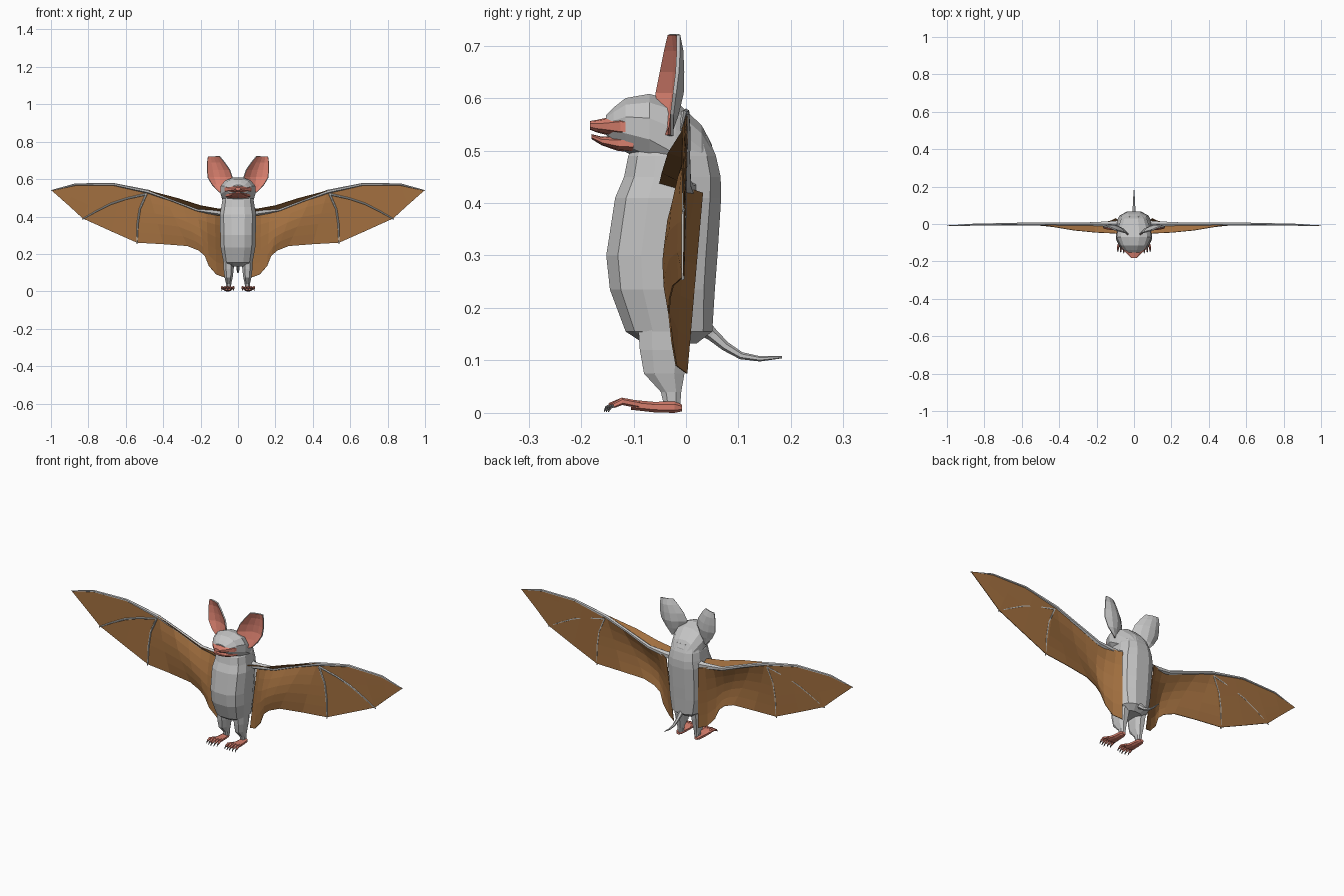
import bpy, bmesh, math
from mathutils import Vector


def material(name, rgb):
    m = bpy.data.materials.new(name)
    m.diffuse_color = (*rgb, 1)
    return m


GREY = material("grey fur", (0.56, 0.56, 0.56))
PINK = material("pink skin", (0.71, 0.22, 0.16))
BROWN = material("brown membrane", (0.36, 0.16, 0.05))
BONE = material("pale bone", (0.56, 0.56, 0.54))
CLAW = material("dark claw", (0.14, 0.14, 0.14))


def finish(bm, name, mats, mirror=False, thick=0):
    """Turn a bmesh into a flat-shaded object, optionally thickened and mirrored."""
    me = bpy.data.meshes.new(name)
    bm.to_mesh(me)
    bm.free()
    ob = bpy.data.objects.new(name, me)
    bpy.context.collection.objects.link(ob)
    for m in mats:
        me.materials.append(m)
    if thick:
        s = ob.modifiers.new("thickness", 'SOLIDIFY')
        s.thickness = thick
        s.material_offset = s.material_offset_rim = len(mats) - 1
    if mirror:
        m = ob.modifiers.new("mirror", 'MIRROR')
        m.use_mirror_merge = False
    return ob


def skin(name, rings, mat, mirror=False):
    """Join rings of points into a closed solid."""
    bm = bmesh.new()
    vs = [[bm.verts.new(p) for p in r] for r in rings]
    n = len(rings[0])
    for a, b in zip(vs, vs[1:]):
        for i in range(n):
            j = (i + 1) % n
            bm.faces.new((a[i], a[j], b[j], b[i]))
    bm.faces.new(vs[0])
    bm.faces.new(vs[-1])
    bmesh.ops.recalc_face_normals(bm, faces=bm.faces)
    return finish(bm, name, [mat], mirror)


def loft(name, axis, sections, mat, x=0, n=12, power=0.8, mirror=False):
    """Sections are (position on axis, low, high, half width)."""
    rings = []
    for pos, lo, hi, hw in sections:
        ring = []
        for i in range(n):
            a = 2 * math.pi * (i + 0.5) / n
            c, s = math.cos(a), math.sin(a)
            u = x + hw * math.copysign(abs(c) ** power, c)
            v = (lo + hi) / 2 + (hi - lo) / 2 * math.copysign(abs(s) ** power, s) / math.cos(math.pi / n) ** power
            ring.append((u, v, pos) if axis == 'z' else (u, pos, v))
        rings.append(ring)
    return skin(name, rings, mat, mirror)


def tube(name, path, mat, ref, n=6, mirror=True):
    """Path entries are (x, y, z, radius)."""
    pts = [Vector(p[:3]) for p in path]
    rings = []
    for i, p in enumerate(path):
        t = (pts[min(i + 1, len(pts) - 1)] - pts[max(i - 1, 0)]).normalized()
        side = t.cross(Vector(ref)).normalized()
        up = side.cross(t)
        rings.append([pts[i] + p[3] * (side * math.cos(2 * math.pi * k / n) + up * math.sin(2 * math.pi * k / n))
                      for k in range(n)])
    return skin(name, rings, mat, mirror)


def sheet(name, rows, mats, thick):
    """Grid surface through rows of points, mirrored to the other side."""
    bm = bmesh.new()
    vs = [[bm.verts.new(p) for p in r] for r in rows]
    for a, b in zip(vs, vs[1:]):
        for i in range(len(a) - 1):
            bm.faces.new((a[i], a[i + 1], b[i + 1], b[i]))
    return finish(bm, name, mats, True, thick)


# Torso and neck
loft("body", 'z', [(.132, -.08, .02, .05), (.155, -.115, .05, .08), (.235, -.145, .055, .095),
                   (.30, -.152, .06, .097), (.41, -.135, .067, .1), (.45, -.118, .066, .092),
                   (.49, -.11, .057, .085), (.53, -.08, .04, .068)], GREY, power=.75)

# Head, muzzle and lower jaw
loft("head", 'y', [(.05, .42, .51, .05), (.03, .42, .548, .07), (-.02, .44, .595, .088),
                   (-.07, .475, .608, .096), (-.115, .497, .6, .074), (-.138, .51, .582, .054),
                   (-.152, .53, .568, .034)], GREY, power=.9)
loft("muzzle", 'y', [(-.095, .522, .566, .084), (-.125, .522, .569, .07), (-.15, .53, .562, .048),
                     (-.17, .535, .558, .028), (-.183, .54, .556, .014)], PINK, n=10)
loft("jaw", 'y', [(-.10, .497, .53, .07), (-.13, .5, .528, .056), (-.16, .51, .526, .036),
                  (-.18, .522, .531, .014)], PINK, n=10)

# Ears: pink inside, grey behind
ear = []
for z, xi, xo, yi, ym, yo in [(.53, .075, .10, -.052, -.04, -.03), (.57, .05, .137, -.056, -.022, -.03),
                              (.61, .033, .16, -.058, -.012, -.025), (.65, .047, .164, -.05, -.012, -.02),
                              (.69, .075, .164, -.042, -.014, -.018), (.72, .10, .16, -.035, -.022, -.018)]:
    row = []
    for k in range(5):
        t = k / 4
        y = yi * (1 - t) * (1 - 2 * t) + 4 * ym * t * (1 - t) + yo * t * (2 * t - 1)
        row.append((xi + (xo - xi) * t, y, z))
    ear.append(row)
sheet("ears", ear, [PINK, GREY], .007)

# Wing membrane: (top x, y, z, bottom x, y, z, forward belly)
columns = [(.095, .03, .42, .072, .0, .075, 0), (.125, .015, .425, .115, -.02, .09, -.008),
           (.17, .005, .43, .155, -.028, .135, -.022), (.22, .0, .436, .178, -.034, .19, -.026),
           (.30, .0, .467, .21, -.032, .218, -.024), (.39, .0, .502, .27, -.026, .242, -.018),
           (.475, .0, .525, .40, -.015, .252, -.008), (.50, .0, .53, .54, -.006, .26, 0),
           (.62, .0, .562, .68, -.005, .322, 0), (.75, -.002, .573, .83, -.005, .39, 0),
           (.87, -.004, .57, .91, -.008, .463, 0), (.995, -.01, .542, .993, -.01, .536, 0)]
wing = []
for c in columns:
    a, b = Vector(c[:3]), Vector(c[3:6])
    wing.append([a.lerp(b, t / 5) + Vector((0, c[6] * math.sin(math.pi * t / 5), 0)) for t in range(6)])
sheet("wing_membrane", wing, [BROWN], .003)

# Small membrane in front of the upper arm
sheet("front_membrane", [[(.09, .0, .425), (.09, -.05, .44)], [(.22, .0, .437), (.2, -.045, .46)],
                         [(.35, .0, .487), (.32, -.033, .498)], [(.48, .0, .53), (.48, -.006, .54)]], [BROWN], .003)

# Arm with the leading finger, then the two inner fingers
tube("arm", [(.06, .0, .425, .026), (.11, .0, .424, .018), (.22, .0, .437, .011), (.35, .0, .487, .009),
             (.48, .0, .533, .010), (.67, .0, .573, .007), (.87, -.004, .571, .006), (1.0, -.01, .539, .002)],
     GREY, (0, 1, 0))
tube("inner_finger", [(.49, -.001, .52, .006), (.525, -.003, .44, .005), (.537, -.004, .36, .005),
                      (.541, -.006, .253, .003)], BONE, (0, 1, 0))
tube("outer_finger", [(.49, -.001, .52, .006), (.60, -.003, .495, .005), (.68, -.003, .468, .005),
                      (.76, -.004, .427, .004), (.834, -.005, .385, .003)], BONE, (0, 1, 0))

# Legs and feet
loft("leg", 'z', [(.175, -.092, .012, .03), (.12, -.088, .006, .029), (.075, -.08, -.003, .023),
                  (.04, -.048, -.009, .015), (.015, -.042, -.011, .014)], GREY, x=.05, n=8, mirror=True)
loft("foot", 'y', [(-.008, .003, .016, .01), (-.022, 0, .022, .018), (-.06, .001, .021, .022),
                   (-.105, .006, .025, .029)], PINK, x=.055, n=8, mirror=True)
for i in range(5):
    d = (i - 2) * .015
    tip = -.146 + .004 * abs(i - 2)
    tube(f"toe_{i + 1}", [(.055 + d * .7, -.09, .016, .007), (.055 + d, -.122, .022, .007),
                          (.055 + d * 1.05, tip, .014, .005)], PINK, (1, 0, 0))
    tube(f"claw_{i + 1}", [(.055 + d * 1.05, tip + .004, .015, .004), (.055 + d * 1.05, tip - .006, .010, .003),
                           (.055 + d * 1.05, tip - .01, .002, .001)], CLAW, (1, 0, 0), n=5)

# Tail
tube("tail", [(0, .03, .165, .018), (0, .05, .149, .012), (0, .075, .127, .009), (0, .105, .109, .007),
              (0, .141, .103, .005), (0, .183, .106, .002)], GREY, (1, 0, 0), mirror=False)
